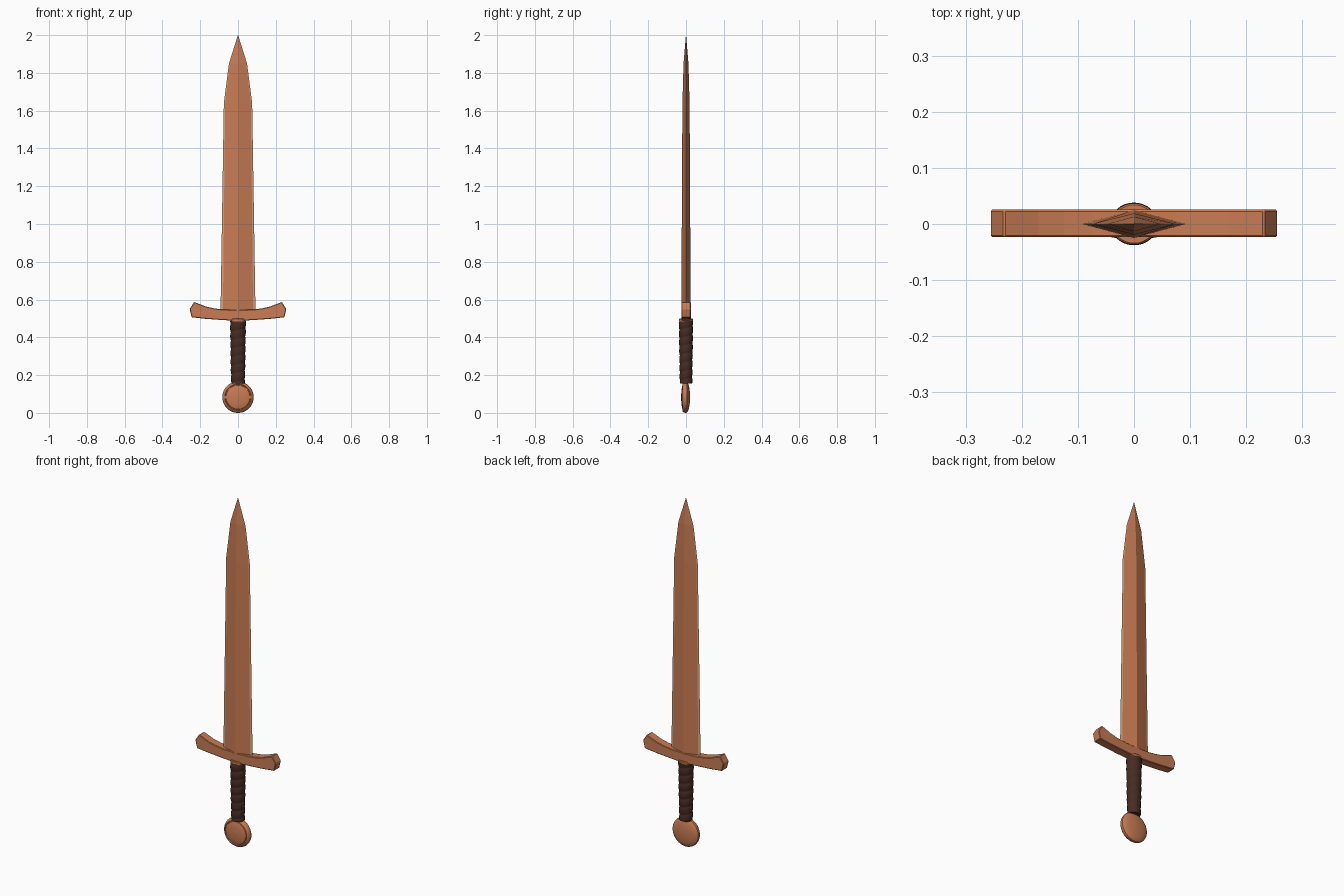
import bpy, bmesh, math

if "Cube" in bpy.data.objects:
    bpy.data.objects.remove(bpy.data.objects["Cube"])


def material(name, rgb):
    m = bpy.data.materials.new(name)
    m.diffuse_color = (*rgb, 1)
    m.use_nodes = True
    m.node_tree.nodes["Principled BSDF"].inputs["Base Color"].default_value = m.diffuse_color
    return m


COPPER = material("copper", (0.58, 0.20, 0.087))
EDGE = material("pale edge", (0.66, 0.36, 0.20))
LEATHER = material("dark leather", (0.062, 0.025, 0.016))


def make(name, verts, faces, mats, smooth=None):
    me = bpy.data.meshes.new(name)
    me.from_pydata(verts, [], faces)
    bm = bmesh.new()
    bm.from_mesh(me)
    bmesh.ops.remove_doubles(bm, verts=bm.verts, dist=1e-5)
    bmesh.ops.recalc_face_normals(bm, faces=bm.faces)
    bm.to_mesh(me)
    bm.free()
    ob = bpy.data.objects.new(name, me)
    bpy.context.collection.objects.link(ob)
    for m in mats:
        me.materials.append(m)
    if smooth:
        bpy.ops.object.select_all(action='DESELECT')
        ob.select_set(True)
        bpy.context.view_layer.objects.active = ob
        bpy.ops.object.shade_smooth_by_angle(angle=math.radians(smooth))
    return ob


def loft(name, rings, mats, smooth=None, cap=True):
    """Join equal-length closed rings of points."""
    n = len(rings[0])
    verts = [p for r in rings for p in r]
    faces = [(i * n + j, i * n + (j + 1) % n, (i + 1) * n + (j + 1) % n, (i + 1) * n + j)
             for i in range(len(rings) - 1) for j in range(n)]
    if cap:
        faces += [tuple(range(n)), tuple(range(len(verts) - n, len(verts)))]
    return make(name, verts, faces, mats, smooth)


# Blade: diamond section with a pale strip along both cutting edges
def blade_ring(z, w, t, s):
    k = t * s / w
    return [(w, 0, z), (w - s, k, z), (0, t, z), (s - w, k, z),
            (-w, 0, z), (s - w, -k, z), (0, -t, z), (w - s, -k, z)]


blade = loft("blade", [blade_ring(*a) for a in (
    (0.51, 0.093, 0.025, 0.013), (1.64, 0.075, 0.019, 0.007),
    (1.85, 0.048, 0.013, 0.004), (2.0, 0.0006, 0.0005, 0.0001))], [COPPER, EDGE])
for p in blade.data.polygons:
    xs = sorted(abs(blade.data.vertices[v].co.x) for v in p.vertices)
    if len(xs) == 4 and xs[0] > 0 and abs(p.normal.z) < 0.9:
        p.material_index = 1

# Crossguard: mirrored outline with flared ends, extruded in depth
half = [(0.0, 0.487), (0.09, 0.492), (0.17, 0.498), (0.245, 0.506), (0.256, 0.55),
        (0.232, 0.587), (0.17, 0.563), (0.125, 0.553), (0.075, 0.547), (0.0, 0.545)]
outline = half + [(-x, z) for x, z in half[-2:0:-1]]
guard = loft("crossguard", [[(x, y, z) for x, z in outline] for y in (-0.0235, 0.0255)], [COPPER])
bev = guard.modifiers.new("bevel", 'BEVEL')
bev.width = 0.003
bev.segments = 1
bev.limit_method = 'ANGLE'
bev.angle_limit = math.radians(30)


def oval(z, rx, ry, n=32):
    return [(rx * math.cos(2 * math.pi * j / n), ry * math.sin(2 * math.pi * j / n), z)
            for j in range(n)]


# Collar between guard and grip
loft("collar", [oval(z, r, r * 0.9) for z, r in
                ((0.482, 0.038), (0.485, 0.041), (0.496, 0.041), (0.499, 0.038))], [COPPER], 35)

# Grip: tapered oval with a spiral leather wrap
N, PITCH, Z0, Z1 = 32, 0.045, 0.155, 0.487
rings = []
steps = 88
for i in range(steps + 1):
    z = Z0 + (Z1 - Z0) * i / steps
    base = 0.034 + 0.005 * i / steps
    ring = []
    for j in range(N):
        a = 2 * math.pi * j / N
        phase = (z / PITCH - a / (2 * math.pi)) % 1
        r = base + 0.0045 * abs(math.sin(math.pi * phase)) ** 0.6 - 0.001
        ring.append((r * math.cos(a), 0.9 * r * math.sin(a), z))
    rings.append(ring)
loft("grip_wrap", rings, [LEATHER], 50)

# Pommel: disc turned about y, grooved ring on the front, plain dome behind
profile = [(0.0005, -0.026), (0.035, -0.0245), (0.056, -0.021), (0.063, -0.0185),
           (0.0645, -0.0145), (0.068, -0.0145), (0.070, -0.0195), (0.0765, -0.0165),
           (0.081, -0.010), (0.083, -0.002), (0.0815, 0.005), (0.074, 0.011),
           (0.058, 0.016), (0.032, 0.020), (0.0005, 0.0215)]
S = 48
loft("pommel", [[(r * math.cos(2 * math.pi * j / S), y, 0.083 + r * math.sin(2 * math.pi * j / S))
                 for j in range(S)] for r, y in profile], [COPPER], 35)
